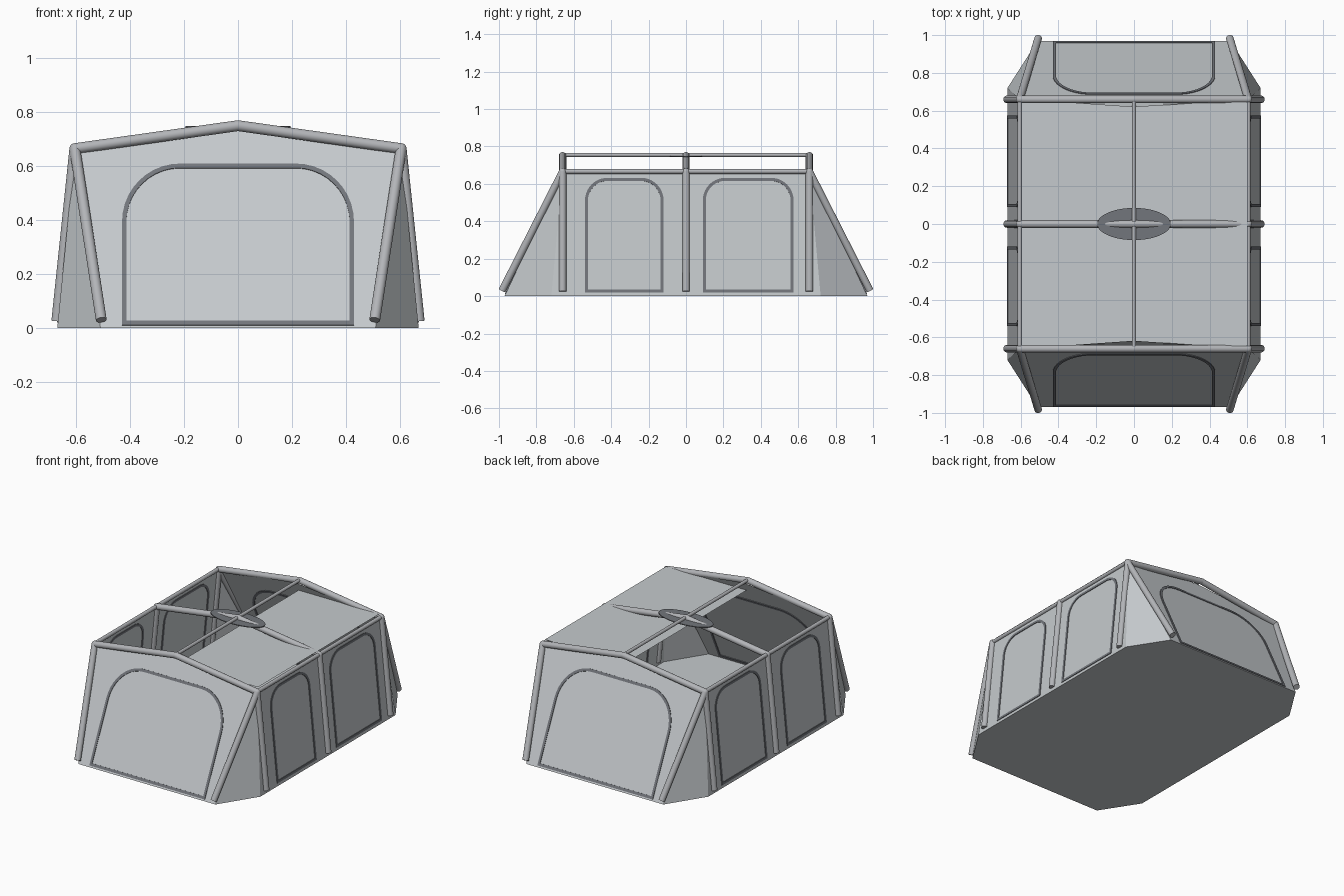
import bpy, bmesh, math
from mathutils import Vector

if "Cube" in bpy.data.objects:
    bpy.data.objects.remove(bpy.data.objects["Cube"])


def material(name, rgb):
    m = bpy.data.materials.new(name)
    m.diffuse_color = (*rgb, 1)
    m.use_nodes = True
    m.node_tree.nodes["Principled BSDF"].inputs["Base Color"].default_value = m.diffuse_color
    return m


FABRIC = material("light grey fabric", (0.56, 0.59, 0.61))
POLE = material("grey pole", (0.45, 0.46, 0.48))
TRIM = material("dark grey trim", (0.17, 0.18, 0.20))


def finish(name, bm, mat, smooth=False):
    me = bpy.data.meshes.new(name)
    bm.to_mesh(me)
    bm.free()
    me.materials.append(mat)
    ob = bpy.data.objects.new(name, me)
    bpy.context.collection.objects.link(ob)
    if smooth:
        bpy.ops.object.select_all(action='DESELECT')
        ob.select_set(True)
        bpy.context.view_layer.objects.active = ob
        bpy.ops.object.shade_smooth_by_angle(angle=math.radians(40))
    return ob


def tube(name, points, r):
    """Round pole through points with ball joints at the inner points."""
    bm = bmesh.new()
    pts = [Vector(p) for p in points]
    for a, b in zip(pts, pts[1:]):
        d = b - a
        mat = d.to_track_quat('Z', 'Y').to_matrix().to_4x4()
        mat.translation = (a + b) / 2
        bmesh.ops.create_cone(bm, cap_ends=True, segments=20, radius1=r,
                              radius2=r, depth=d.length, matrix=mat)
    for p in pts[1:-1]:
        res = bmesh.ops.create_uvsphere(bm, u_segments=20, v_segments=12, radius=r)
        bmesh.ops.translate(bm, verts=res['verts'], vec=p)
    finish(name, bm, POLE, True)


def sheet(name, points):
    bm = bmesh.new()
    bm.faces.new([bm.verts.new(p) for p in points])
    finish(name, bm, FABRIC)


def trim(name, lo, hi, z0, z1, r, place, normal):
    """Thin outline with rounded top corners, laid on a sloping wall."""
    def outline(inset):
        a, b, t, rr = lo + inset, hi - inset, z1 - inset, r - inset
        pts = [(a, z0 + inset), (b, z0 + inset)]
        for cx, start in ((b - rr, 0), (a + rr, 90)):
            for i in range(11):
                ang = math.radians(start + 9 * i)
                pts.append((cx + rr * math.cos(ang), t - rr + rr * math.sin(ang)))
        return pts
    n = Vector(normal).normalized() * 0.004
    bm = bmesh.new()
    loops = []
    for ins, side in ((0, 1), (0.016, 1), (0.016, -1), (0, -1)):
        loops.append([bm.verts.new(Vector(place(u, z)) + n * side)
                      for u, z in outline(ins)])
    count = len(loops[0])
    for k in range(4):
        p, q = loops[k], loops[(k + 1) % 4]
        for i in range(count):
            j = (i + 1) % count
            bm.faces.new((p[i], p[j], q[j], q[i]))
    bmesh.ops.recalc_face_normals(bm, faces=bm.faces)
    finish(name, bm, TRIM)


# Floor
sheet("floor", [(-.51, -.97, 0), (-.67, -.72, 0), (-.67, .72, 0), (-.51, .97, 0),
                (.51, .97, 0), (.67, .72, 0), (.67, -.72, 0), (.51, -.97, 0)])

# Flat roof panel over the right half
sheet("roof_panel", [(0, -.645, .69), (.6, -.645, .69), (.6, .645, .69), (0, .645, .69)])

# End walls with door outlines
for s, end in ((-1, "front"), (1, "back")):
    pts = [(-.51, s * .97, 0), (.51, s * .97, 0), (.605, s * .66, .66),
           (0, s * .618, .75), (-.605, s * .66, .66)]
    sheet(end + "_wall", pts if s < 0 else pts[::-1])
    trim(end + "_door_outline", -.43, .43, .01, .608, .215,
         lambda u, z, s=s: (u, s * (.97 - .47 * z), z), (0, s, .47))

# Side walls, corner gussets, window outlines, eave poles
for s, side in ((-1, "left"), (1, "right")):
    pts = [(s * .67, -.72, 0), (s * .67, .72, 0), (s * .605, .66, .66), (s * .605, -.66, .66)]
    sheet(side + "_wall", pts if s > 0 else pts[::-1])
    for e, end in ((-1, "front"), (1, "back")):
        pts = [(s * .51, e * .97, 0), (s * .67, e * .72, 0), (s * .605, e * .66, .66)]
        sheet(f"{side}_{end}_gusset", pts if s * e < 0 else pts[::-1])
        # Slanted corner legs
        tube(f"{side}_{end}_leg",
             [(s * .605, e * .66, .665), (s * .507, e * .983, .03)], .02)
    for lo, hi, w in ((-.54, -.12, "front"), (.09, .575, "back")):
        trim(f"{side}_{w}_window_outline", lo, hi, .02, .632, .12,
             lambda u, z, s=s: (s * (.67 - .0985 * z), u, z), (s, 0, .0985))
    tube(side + "_eave_pole", [(s * .605, -.66, .667), (s * .605, .66, .667)], .013)

# Three arched frames and the ridge pole
for y, n in ((-.66, "front"), (0, "middle"), (.66, "back")):
    tube(n + "_arch", [(-.672, y, .025), (-.605, y, .665), (0, y, .75),
                       (.605, y, .665), (.672, y, .025)], .02)
tube("ridge_pole", [(0, -.66, .755), (0, .66, .755)], .011)

# Oval plate at the roof centre
bm = bmesh.new()
bmesh.ops.create_cone(bm, cap_ends=True, segments=40, radius1=1, radius2=1, depth=1)
for v in bm.verts:
    v.co = (v.co.x * .195, v.co.y * .085, .746 + v.co.z * .005)
finish("roof_oval_plate", bm, TRIM, True)
